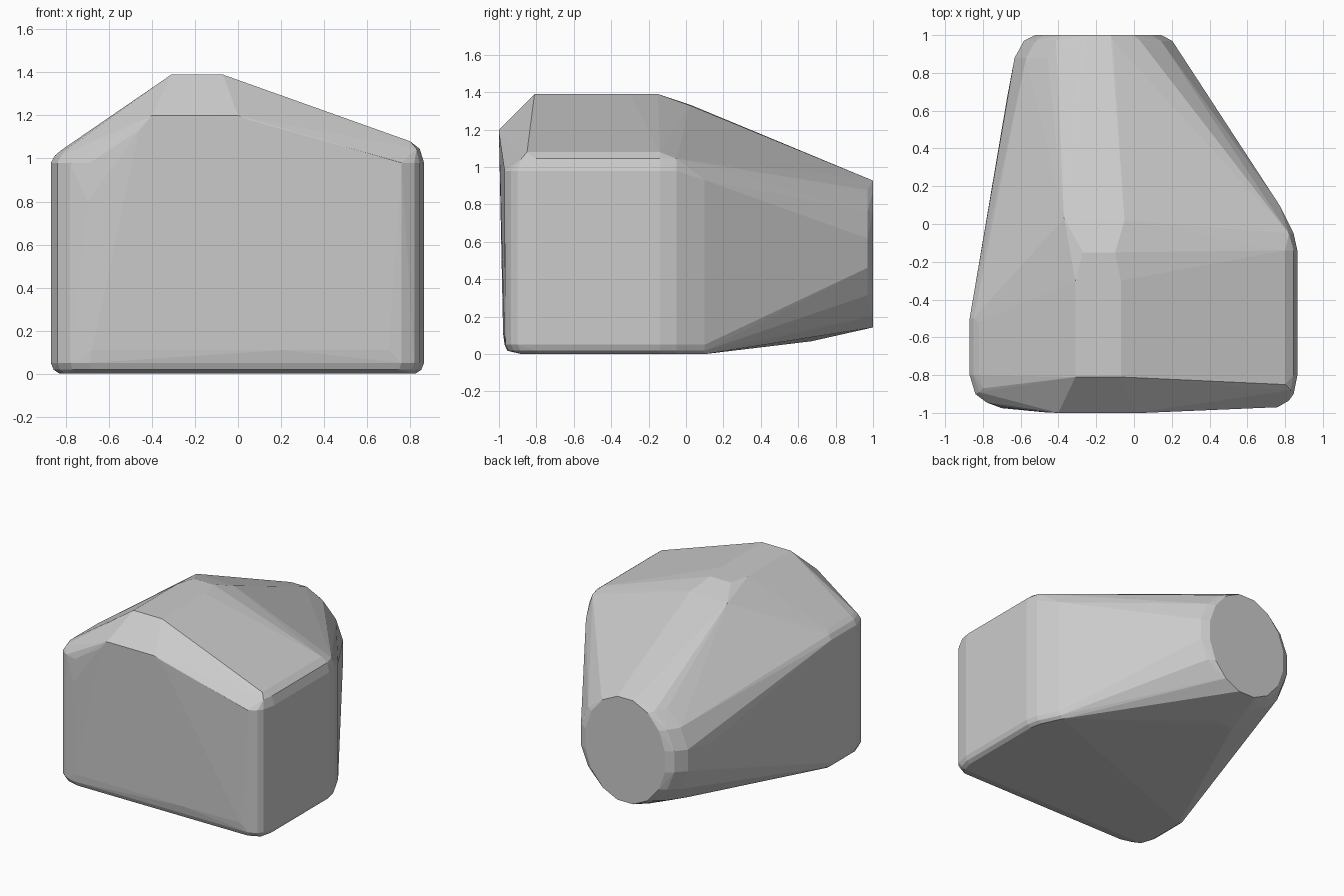
import bpy, bmesh
from math import cos, sin, pi

bm = bmesh.new()

def ring(points, z):
    # z may be a number or a function of (x, y)
    for x, y in points:
        bm.verts.new((x, y, z(x) if callable(z) else z))

# main block: plan outline with rounded corners
plan = [(-0.87, -0.5), (-0.87, -0.8), (-0.84, -0.9), (-0.78, -0.945), (-0.69, -0.97),
        (0.76, -0.965), (0.82, -0.935), (0.845, -0.9), (0.865, -0.8),
        (0.865, -0.14), (0.845, -0.05), (0.77, 0.1)]
inner = [(x * 0.955, -0.88 + (y + 1) * 0.0 if y < -0.85 else y) for x, y in plan]
mid = [(x * 0.985, y * 0.985 if y < -0.85 else y) for x, y in plan]
ring(inner, 0)
ring(mid, 0.018)
ring(plan, 0.05)

# rounded shoulders, lower on the left than on the right
top = [p for p in plan if p != (0.77, 0.1)]
ring(top, 0.98)
ring([(0.77, 0.1)], 0.93)
shoulder = [(-0.85, -0.5), (-0.85, -0.8), (-0.82, -0.89), (0.83, -0.88), (0.845, -0.8),
            (0.845, -0.14), (0.82, -0.05)]
ring(shoulder, lambda x: 1.015 if x < 0 else 1.045)
crest = [(-0.82, -0.52), (-0.82, -0.8), (-0.8, -0.87), (0.8, -0.85), (0.8, -0.8),
         (0.8, -0.14), (0.73, -0.06)]
ring(crest, lambda x: 1.04 if x < 0 else 1.08)

# front panel
for x, y, z in [(-0.68, -0.975, 0.11), (0.22, -0.978, 0.11), (0.7, -0.972, 0.11),
                (-0.46, -0.998, 1.13), (-0.4, -1, 1.2), (0, -1, 1.2), (0.05, -1, 1.18),
                (0.76, -0.97, 0.98), (-0.7, -0.975, 0.8)]:
    bm.verts.new((x, y, z))

# flat roof ridge and its rear break
ring([(-0.31, -0.81), (-0.07, -0.81), (-0.31, -0.3), (-0.07, -0.3),
      (-0.27, -0.15), (-0.1, -0.15)], 1.39)
ring([(-0.37, 0.03), (-0.05, 0.02)], 1.33)

# round tail cap, with a slightly wider ring in front for the rounded rim
def oval(y, cx, cz, rx, rz, n=16):
    for i in range(n):
        a = 2 * pi * (i + 0.5) / n
        bm.verts.new((cx + rx * cos(a), y, cz + rz * sin(a)))

oval(1.0, -0.19, 0.535, 0.34, 0.40)
oval(0.97, -0.19, 0.54, 0.40, 0.405)
oval(0.88, -0.23, 0.53, 0.41, 0.42)
oval(0.67, -0.25, 0.50, 0.43, 0.44)

hull = bmesh.ops.convex_hull(bm, input=bm.verts[:])
junk = {v for v in hull["geom_interior"] + hull["geom_unused"]
        if isinstance(v, bmesh.types.BMVert)}
junk |= {v for v in bm.verts if not v.link_faces}
bmesh.ops.delete(bm, geom=list(junk), context='VERTS')
bmesh.ops.recalc_face_normals(bm, faces=bm.faces[:])

mesh = bpy.data.meshes.new("faceted_block")
bm.to_mesh(mesh)
bm.free()
obj = bpy.data.objects.new("faceted_block", mesh)
bpy.context.collection.objects.link(obj)
